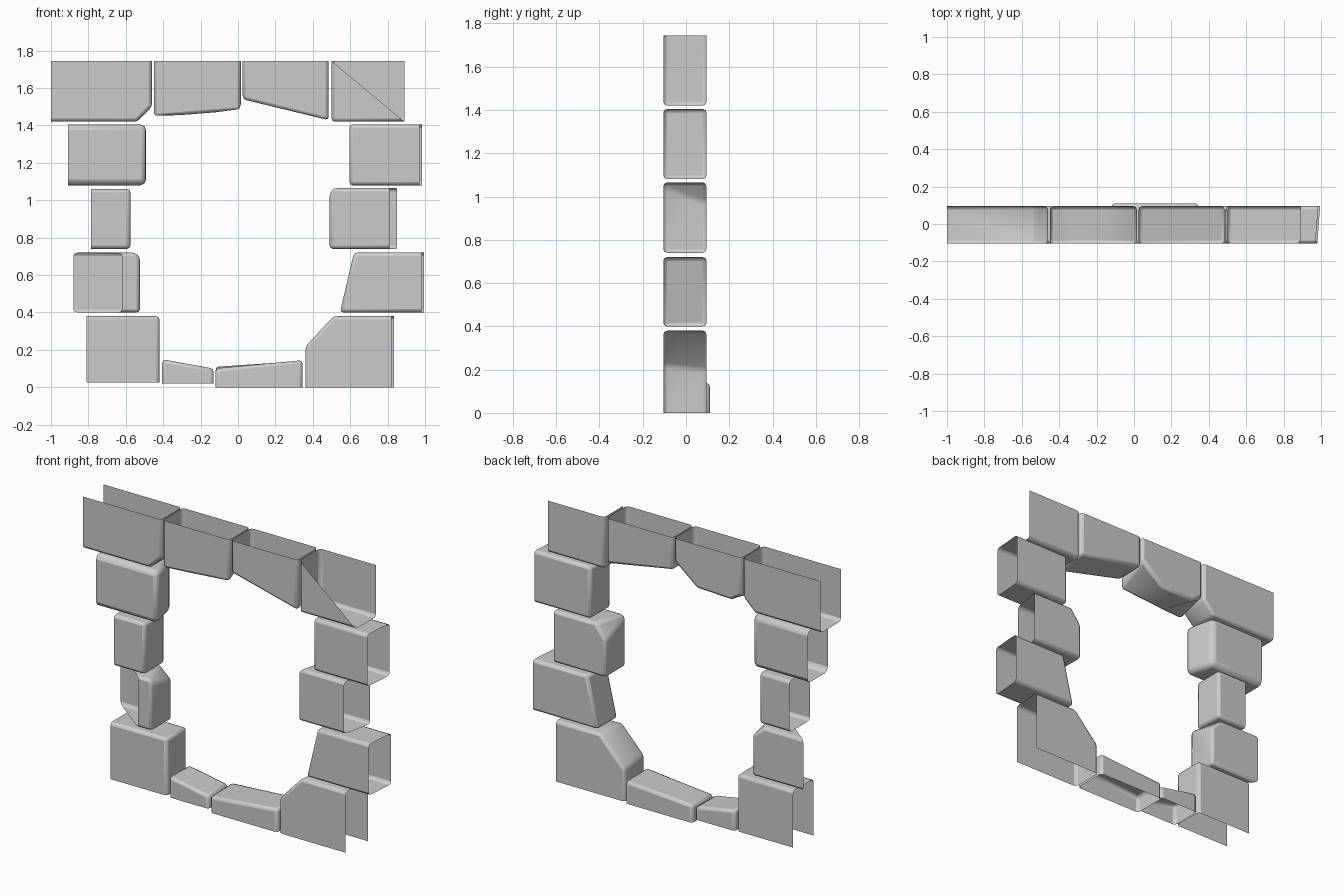
import bpy
import bmesh

default_cube = bpy.data.objects.get("Cube")
if default_cube:
    bpy.data.objects.remove(default_cube, do_unlink=True)

FRONT, BACK = -0.105, 0.095

stone_grey = bpy.data.materials.new("stone grey")
stone_grey.use_nodes = True
stone_grey.diffuse_color = (0.6, 0.6, 0.6, 1)
stone_grey.node_tree.nodes["Principled BSDF"].inputs["Base Color"].default_value = (0.6, 0.6, 0.6, 1)


def stone(name, front, back=None, walls=None, back_y=BACK, bevel=0.018):
    """Front and back plates, joined by walls along the first edges of the outline only."""
    back = back or front
    walls = walls or len(back) - 1
    bm = bmesh.new()
    near = [bm.verts.new((x, FRONT, z)) for x, z in front]
    far = [bm.verts.new((x, back_y, z)) for x, z in back]
    bm.faces.new(near)
    bm.faces.new(far[::-1])
    for i in range(walls):
        bm.faces.new((near[i + 1], near[i], far[i], far[i + 1]))
    mesh = bpy.data.meshes.new(name)
    bm.to_mesh(mesh)
    bm.free()
    mesh.materials.append(stone_grey)
    obj = bpy.data.objects.new(name, mesh)
    bpy.context.collection.objects.link(obj)
    worn = obj.modifiers.new("worn edges", "BEVEL")
    worn.width = bevel
    worn.segments = 2
    worn.limit_method = "ANGLE"
    bpy.ops.object.select_all(action="DESELECT")
    obj.select_set(True)
    bpy.context.view_layer.objects.active = obj
    bpy.ops.object.shade_smooth_by_angle(angle=0.9)
    return obj


def open_outward(outer, inner_low, inner_high, low, high):
    """Outline of a jamb stone whose outer end is left open; works for both sides."""
    points = [(outer, low), (inner_low, low), (inner_high, high), (outer, high)]
    return points if outer < inner_low else points[::-1]


def open_upward(left, right, low_left, low_right, high):
    return [(left, high), (left, low_left), (right, low_right), (right, high)]


def open_downward(left, right, high_left, high_right, low):
    return [(right, low), (right, high_right), (left, high_left), (left, low)]


# Lintel stones, open on top; the corner ones are open at the outer end as well
TOP = 1.745
stone("lintel_right_corner",
      [(-1, 1.42), (-0.54, 1.42), (-0.46, 1.5), (-0.46, TOP), (-1, TOP)], walls=3)
stone("lintel_right",
      [(-0.45, TOP), (-0.45, 1.445), (-0.3, 1.455), (-0.12, 1.47), (0.015, 1.48), (0.015, TOP)],
      [(-0.45, TOP), (-0.45, 1.51), (-0.38, 1.46), (-0.14, 1.47), (0.015, 1.6), (0.015, TOP)])
stone("lintel_left",
      open_upward(0.025, 0.485, 1.54, 1.425, TOP),
      open_upward(0.025, 0.485, 1.54, 1.46, TOP))
corner_back = open_upward(0.5, 0.89, 1.42, 1.42, TOP)
stone("lintel_left_corner", corner_back[:3], corner_back, walls=2)

# Right jamb stones, open at the outer end
stone("right_jamb_upper",
      open_outward(-0.91, -0.485, -0.485, 1.08, 1.405),
      open_outward(-0.91, -0.53, -0.53, 1.08, 1.405), bevel=0.03)
stone("right_jamb_middle", open_outward(-0.785, -0.575, -0.575, 0.74, 1.06))
stone("right_jamb_lower",
      [(-0.62, 0.4), (-0.525, 0.4), (-0.525, 0.7), (-0.545, 0.72), (-0.62, 0.72)],
      [(-0.88, 0.4), (-0.525, 0.4), (-0.525, 0.65), (-0.6, 0.72), (-0.88, 0.72)])
stone("right_jamb_foot", open_downward(-0.81, -0.42, 0.38, 0.38, 0.025), walls=2)

# Left jamb stones, open at the outer end
stone("left_jamb_upper",
      open_outward(0.97, 0.595, 0.595, 1.08, 1.405),
      open_outward(0.985, 0.595, 0.595, 1.08, 1.405))
stone("left_jamb_middle",
      [(0.81, 1.065), (0.51, 1.065), (0.49, 1.045), (0.49, 0.74), (0.81, 0.74)],
      [(0.85, 1.065), (0.56, 1.065), (0.49, 0.97), (0.49, 0.74), (0.85, 0.74)])
stone("left_jamb_lower",
      open_outward(0.98, 0.545, 0.62, 0.4, 0.72),
      open_outward(0.995, 0.545, 0.62, 0.4, 0.72))
stone("left_jamb_foot",
      [(0.82, 0.38), (0.51, 0.38), (0.36, 0.22), (0.36, 0), (0.82, 0)],
      [(0.835, 0.38), (0.53, 0.38), (0.36, 0.2), (0.36, 0), (0.835, 0)], walls=3)

# Low sill stones, open underneath
stone("sill_right", open_downward(-0.405, -0.13, 0.15, 0.1, 0.02))
stone("sill_left",
      open_downward(-0.12, 0.345, 0.1, 0.145, 0),
      open_downward(-0.12, 0.345, 0.11, 0.14, 0), back_y=0.11)
